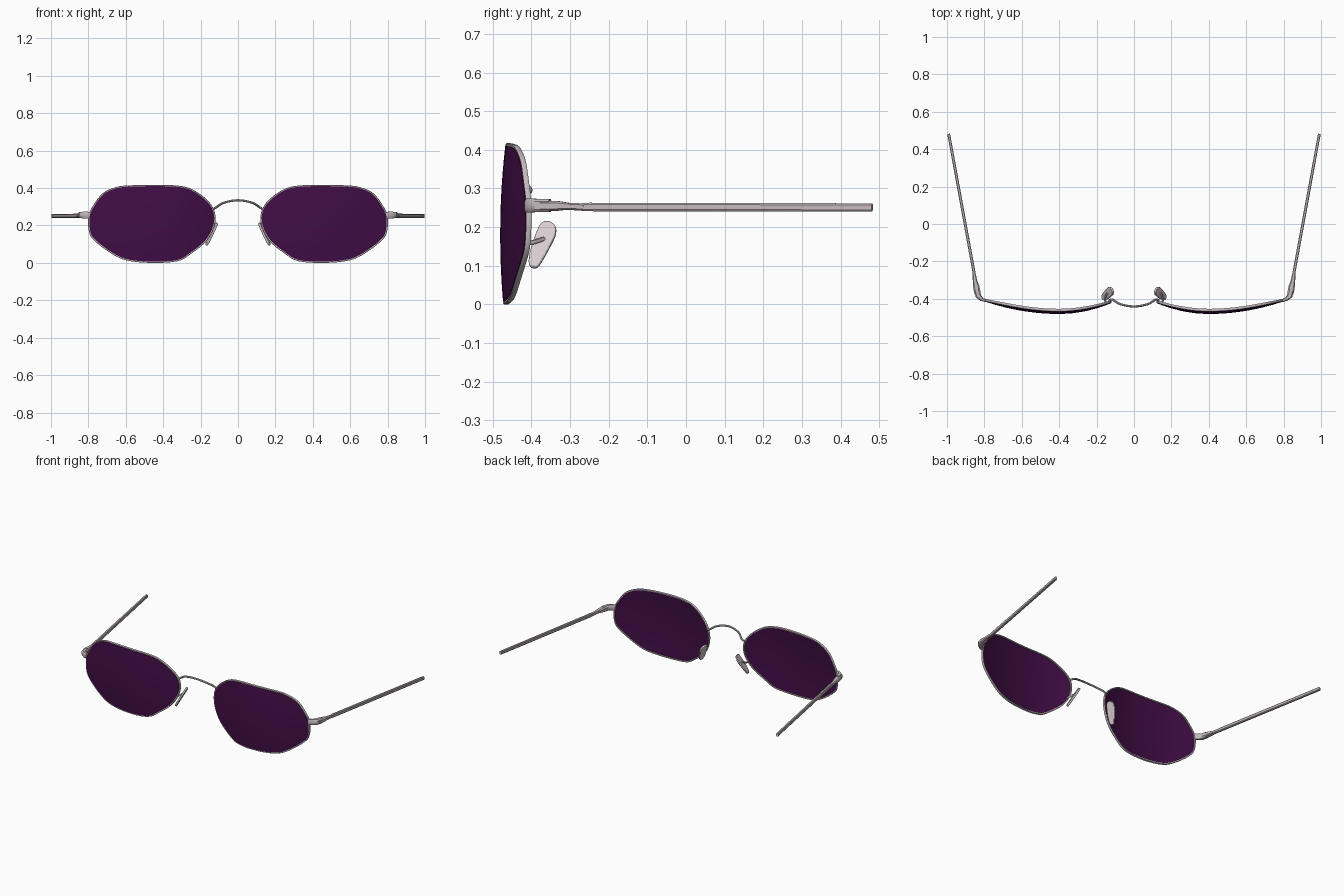
import bpy, bmesh, math
from mathutils import Vector

if "Cube" in bpy.data.objects:
    bpy.data.objects.remove(bpy.data.objects["Cube"])

def mat(name, rgb):
    m = bpy.data.materials.new(name)
    m.diffuse_color = (*rgb, 1)
    m.use_nodes = True
    m.node_tree.nodes["Principled BSDF"].inputs["Base Color"].default_value = m.diffuse_color
    return m

METAL = mat("pale metal", (0.56, 0.49, 0.51))
PAD = mat("pad plastic", (0.68, 0.60, 0.63))
TINT = mat("purple tint", (0.052, 0.004, 0.060))

def finish(name, bm, material, mirror=True, bevel=0):
    bmesh.ops.recalc_face_normals(bm, faces=bm.faces)
    me = bpy.data.meshes.new(name)
    bm.to_mesh(me)
    bm.free()
    me.materials.append(material)
    ob = bpy.data.objects.new(name, me)
    bpy.context.collection.objects.link(ob)
    if bevel:
        b = ob.modifiers.new("bevel", 'BEVEL')
        b.width, b.segments = bevel, 2
    if mirror:
        ob.modifiers.new("mirror", 'MIRROR')
    return ob

def loft(bm, rings, loop=False, caps=True):
    """Skin a list of closed rings of points."""
    vs = [[bm.verts.new(p) for p in r] for r in rings]
    n = len(vs[0])
    pairs = list(zip(vs, vs[1:])) + ([(vs[-1], vs[0])] if loop else [])
    for a, b in pairs:
        for i in range(n):
            j = (i + 1) % n
            bm.faces.new((a[i], a[j], b[j], b[i]))
    if caps and not loop:
        bm.faces.new(vs[0])
        bm.faces.new(vs[-1])

def spline(pts, steps, closed):
    """Catmull-Rom through the points."""
    pts = [Vector(p) for p in pts]
    n, out = len(pts), []
    get = (lambda i: pts[i % n]) if closed else (lambda i: pts[max(0, min(n - 1, i))])
    for i in range(n if closed else n - 1):
        a, b, c, d = (get(i + k) for k in (-1, 0, 1, 2))
        for s in range(steps):
            t = s / steps
            out.append(0.5 * (2 * b + (c - a) * t + (2 * a - 5 * b + 4 * c - d) * t * t
                              + (3 * b - a - 3 * c + d) * t ** 3))
    return out if closed else out + [pts[-1]]

def rod(name, path, sizes, section, material=METAL, mirror=True):
    """Sweep a section along a path; sizes are (width, height) per point."""
    path = [Vector(p) for p in path]
    rings = []
    for i, p in enumerate(path):
        t = (path[min(i + 1, len(path) - 1)] - path[max(i - 1, 0)]).normalized()
        side = t.cross(Vector((0, 0, 1))).normalized()
        up = side.cross(t)
        w, h = sizes[i] if len(sizes) > 1 else sizes[0]
        rings.append([p + side * (u * w / 2) + up * (v * h / 2) for u, v in section])
    bm = bmesh.new()
    loft(bm, rings)
    return finish(name, bm, material, mirror)

ROUND = [(math.cos(k * math.tau / 10), math.sin(k * math.tau / 10)) for k in range(10)]
c = 0.6
BOX = [(1, c), (c, 1), (-c, 1), (-1, c), (-1, -c), (-c, -1), (c, -1), (1, -c)]

# Lens outline (x, z) and the curved surface it lies on
OUTLINE = [(.436, .414), (.57, .412), (.65, .403), (.722, .370), (.771, .307), (.797, .249),
           (.794, .168), (.765, .12), (.676, .053), (.594, .016), (.463, .003), (.324, .012),
           (.250, .053), (.170, .12), (.128, .2), (.128, .275), (.170, .338), (.250, .393),
           (.329, .411)]
outline = spline(OUTLINE, 4, True)

def surf(x, z):
    return -0.481 + (0.42 if x > 0.4 else 0.75) * (x - 0.4) ** 2 + 0.25 * (z - 0.18) ** 2

normals = []
for i in range(len(outline)):
    t = outline[(i + 1) % len(outline)] - outline[i - 1]
    normals.append(Vector((-t.y, t.x)).normalized())

# Lenses: domed front and back
mid = Vector((0.46, 0.21))
edge = [p - n * 0.004 for p, n in zip(outline, normals)]
def lens_ring(s, off):
    ring = []
    for p in edge:
        q = mid + (p - mid) * s
        ring.append((q.x, surf(q.x, q.y) + off, q.y))
    return ring
SCALES = [0.08, 0.25, 0.45, 0.65, 0.83, 1.0]
bm = bmesh.new()
loft(bm, [lens_ring(s, 0) for s in SCALES] + [lens_ring(s, 0.008) for s in reversed(SCALES)])
finish("lens", bm, TINT)

# Thin wire rims around the lenses
bm = bmesh.new()
rings = []
for p, n in zip(outline, normals):
    ring = []
    for o, dy in ((-.005, .001), (.001, .0), (.003, .003), (.003, .011), (.001, .014), (-.005, .013)):
        q = p + n * o
        ring.append((q.x, surf(p.x, p.y) + dy, q.y))
    rings.append(ring)
if (normals[0].y < 0):
    raise ValueError("outline direction")
loft(bm, rings, loop=True)
finish("rim", bm, METAL)

# Bridge arch
half = [(-.138, -.418, .285), (-.118, -.403, .296), (-.075, -.428, .322)]
arch = half + [(0, -.441, .335)] + [(-x, y, z) for x, y, z in reversed(half)]
rod("bridge", spline(arch, 5, False), [(.012, .012)], ROUND, mirror=False)

# End pieces, hinges and temples
rod("end_piece", [(.792, -.411, .256), (.815, -.402, .256), (.832, -.385, .256),
                  (.841, -.352, .256)],
    [(.014, .034), (.02, .036), (.03, .034), (.03, .033)], BOX)
rod("hinge", [(.836, -.375, .255), (.843, -.335, .255), (.850, -.305, .254), (.855, -.265, .252)],
    [(.034, .026), (.034, .026), (.024, .018), (.017, .018)], BOX)
rod("temple", [(.848, -.31, .252), (.857, -.25, .252), (.991, .482, .251)],
    [(.014, .014), (.016, .022), (.015, .021)], BOX)

# Nose pads: thin tilted teardrop plates
PAD_YZ = [(-.360, .214), (-.341, .206), (-.336, .190), (-.343, .166), (-.376, .106),
          (-.391, .094), (-.405, .101), (-.403, .135), (-.380, .200)]
nrm = Vector((1, -.25, .55)).normalized()
bm = bmesh.new()
pad = [Vector((.110 + .55 * (.212 - z) + .25 * (y + .37), y, z))
       for y, z in spline(PAD_YZ, 3, True)]
loft(bm, [[p + nrm * d for p in pad] for d in (-.005, .007)])
finish("nose_pad", bm, PAD, bevel=.003)

# Arms holding the pads
rod("pad_arm", spline([(.147, -.425, .160), (.156, -.400, .160), (.140, -.367, .170)], 4, False),
    [(.011, .012)], ROUND)

# Smooth shading with sharp edges kept
bpy.ops.object.select_all(action='SELECT')
bpy.context.view_layer.objects.active = bpy.data.objects["rim"]
bpy.ops.object.shade_smooth_by_angle(angle=math.radians(35))
